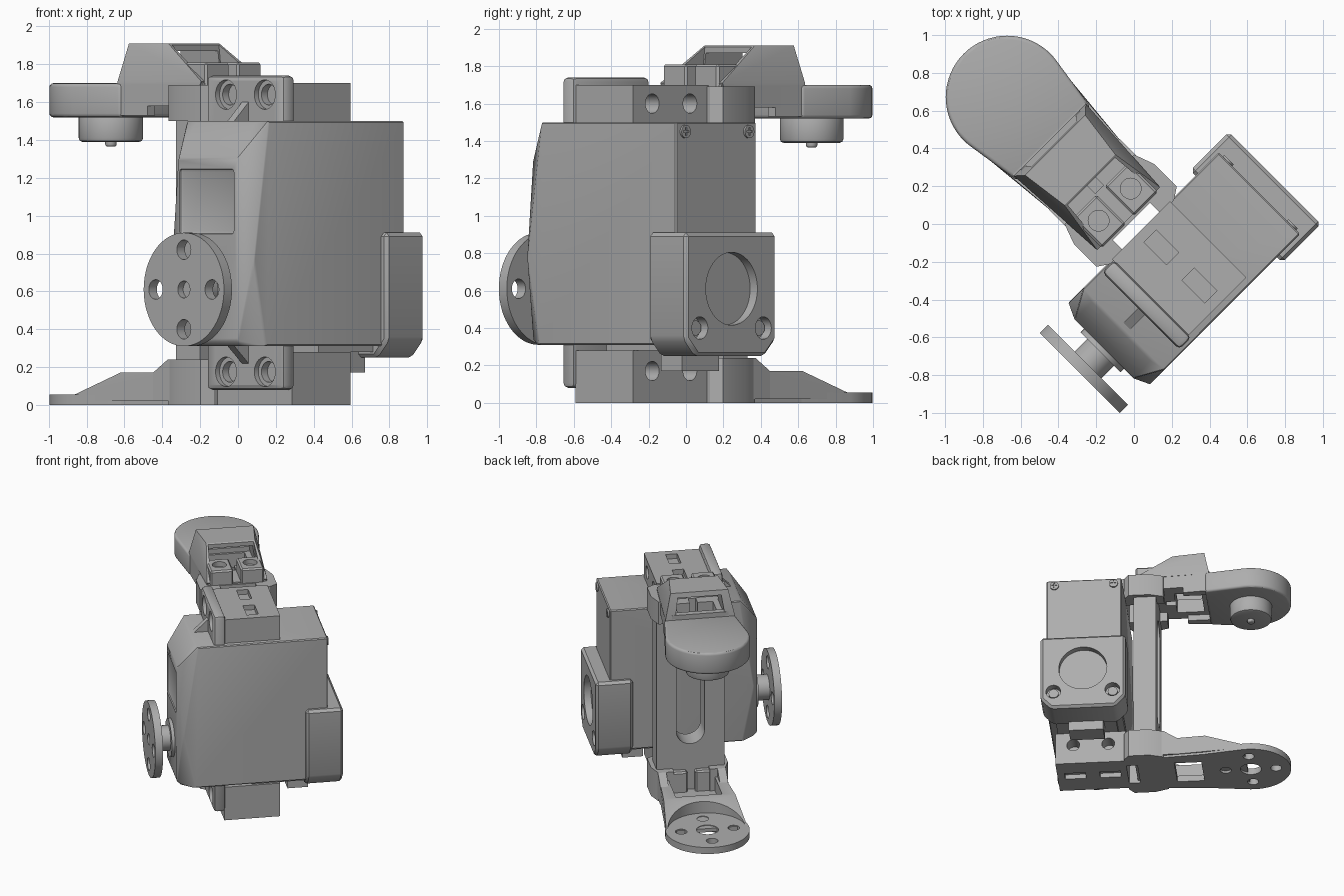
import bpy, bmesh, math
from mathutils import Matrix, Vector

if "Cube" in bpy.data.objects:
    bpy.data.objects.remove(bpy.data.objects["Cube"], do_unlink=True)

grey = bpy.data.materials.new("matte_grey")
grey.use_nodes = True
grey.diffuse_color = (0.42, 0.42, 0.42, 1)
grey.node_tree.nodes["Principled BSDF"].inputs["Base Color"].default_value = (0.42, 0.42, 0.42, 1)

TURN = Matrix.Rotation(math.radians(45), 4, "Z")   # whole assembly sits diagonally
AXIS = {"x": Matrix.Rotation(math.pi / 2, 4, "Y"),
        "y": Matrix.Rotation(math.pi / 2, 4, "X"), "z": Matrix()}
MID = -0.355      # centre line of the motor across its width
SHAFT_Z = 0.61
END = 0.95        # distance of the arm pivots


def finish(name, bm):
    bmesh.ops.recalc_face_normals(bm, faces=bm.faces)
    mesh = bpy.data.meshes.new(name)
    bm.to_mesh(mesh)
    bm.free()
    mesh.materials.append(grey)
    obj = bpy.data.objects.new(name, mesh)
    obj.matrix_world = TURN
    bpy.context.collection.objects.link(obj)
    return obj


def hull(name, points):
    bm = bmesh.new()
    for p in points:
        bm.verts.new(p)
    res = bmesh.ops.convex_hull(bm, input=bm.verts)
    junk = {v for v in res["geom_interior"] + res["geom_unused"] if isinstance(v, bmesh.types.BMVert)}
    bmesh.ops.delete(bm, geom=list(junk), context="VERTS")
    bmesh.ops.dissolve_limit(bm, angle_limit=0.01, verts=bm.verts, edges=bm.edges)
    return finish(name, bm)


def box(name, x, y, z):
    return hull(name, [(a, b, c) for a in x for b in y for c in z])


def cyl(name, axis, at, r, length, sides=40, r2=None):
    bm = bmesh.new()
    bmesh.ops.create_cone(bm, cap_ends=True, segments=sides, radius1=r,
                          radius2=r if r2 is None else r2, depth=length,
                          matrix=Matrix.Translation(Vector(at)) @ AXIS[axis])
    return finish(name, bm)


def slab(outline, low, high):
    return [(a, b, c) for a, b in outline for c in (low, high)]


def mirror(points):
    return [(s * p[0], *p[1:]) for p in points for s in (1, -1)]


def ring(r, n=64):
    return [(r * math.cos(i * math.tau / n), END + r * math.sin(i * math.tau / n)) for i in range(n)]


def bake(obj):
    graph = bpy.context.evaluated_depsgraph_get()
    mesh = bpy.data.meshes.new_from_object(obj.evaluated_get(graph))
    obj.modifiers.clear()
    obj.data = mesh
    return obj


def cut(obj, *tools):
    for tool in tools:
        mod = obj.modifiers.new("cut", "BOOLEAN")
        mod.operation, mod.solver, mod.object = "DIFFERENCE", "EXACT", tool
        bake(obj)
        bpy.data.objects.remove(tool, do_unlink=True)
    return obj


def soften(obj, width, segments=2):
    mod = obj.modifiers.new("bevel", "BEVEL")
    mod.width, mod.segments, mod.limit_method = width, segments, "ANGLE"
    return bake(obj)


# Motor case with a faceted nose
case = []
for side in (-1, 1):
    v = MID + side * 0.305
    case += [(0.585, v, 0.31), (0.585, v, 1.5), (-0.43, v, 1.5), (-0.54, v, 0.77), (-0.45, v, 0.31)]
    v = MID + side * 0.22
    case += [(-0.45, v, 1.49), (-0.58, v, 1.3), (-0.58, v, 0.34), (-0.55, v, 0.31)]
motor = soften(hull("motor_case", case), 0.008, 1)
cut(motor, soften(box("pocket", (-0.65, -0.565), (-0.55, -0.14), (0.9, 1.25)), 0.02))

# Mounting flange with counterbored holes and centre ribs
flange = soften(box("mounting_flange", (-0.3, -0.21), (-0.64, -0.06), (0.08, 1.74)), 0.025)
for z in (0.175, 1.64):
    for s in (-1, 1):
        at = (-0.3, MID + s * 0.145, z)
        cut(flange, cyl("bore", "x", at, 0.078, 0.06), cyl("hole", "x", at, 0.055, 0.15))
for name, z, tip in (("upper_rib", 1.48, 1.61), ("lower_rib", 0.33, 0.21)):
    hull(name, [(a, MID + b, c) for b in (-0.025, 0.025)
                for a, c in ((-0.29, z), (-0.43, z), (-0.29, tip))])

# Rear cap with round recess and screw holes
cap_outline = [(0.345, 0.91), (0.345, 0.34), (0.26, 0.25)]
cap_points = [(u, MID + s * v, z) for u in (0.41, 0.70) for s in (-1, 1) for v, z in cap_outline]
cap = soften(hull("rear_cap", cap_points), 0.02, 1)
cut(cap, cyl("recess", "x", (0.7, MID, SHAFT_Z), 0.195, 0.11, 48))
for s in (-1, 1):
    at = (0.7, MID + s * 0.24, 0.4)
    cut(cap, cyl("bore", "x", at, 0.06, 0.12))
    cyl("cap_screw", "x", (0.65, at[1], 0.4), 0.04, 0.04, 24)
    screw = cyl("case_screw", "x", (0.588, MID + s * 0.24, 1.45), 0.035, 0.018, 24)
    cut(screw, box("groove_a", (0.59, 0.62), (MID + s * 0.24 - 0.022, MID + s * 0.24 + 0.022), (1.445, 1.455)),
        box("groove_b", (0.59, 0.62), (MID + s * 0.24 - 0.005, MID + s * 0.24 + 0.005), (1.428, 1.472)))
box("cable_socket", (0.3, 0.46), (-0.49, -0.21), (0.17, 0.32))
box("base_ledge", (0.0, 0.5), (-0.6, -0.11), (0.28, 0.32))

# Output shaft and horn disc
cyl("shaft_collar", "x", (-0.59, MID, SHAFT_Z), 0.15, 0.03)
cyl("splined_shaft", "x", (-0.64, MID, SHAFT_Z), 0.1, 0.14, 24)
horn = cyl("horn_disc", "x", (-0.73, MID, SHAFT_Z), 0.3, 0.06, 64)
cut(horn, cyl("hole", "x", (-0.75, MID, SHAFT_Z), 0.045, 0.06))
for k in range(4):
    a = k * math.pi / 2
    cut(horn, cyl("hole", "x", (-0.73, MID + 0.21 * math.cos(a), SHAFT_Z + 0.21 * math.sin(a)), 0.052, 0.2, 32))

# Bracket blocks above and below the motor, with side lugs
for name, low, high, face in (("upper", 1.5, 1.7, 1.7), ("lower", 0.0, 0.28, 0.0)):
    block = box(name + "_block", (-0.215, 0.22), (-0.62, -0.05), (low, high))
    zh = 1.6 if face else 0.17
    for v in (-0.475, -0.19):
        cut(block, box("slot", (-0.03, 0.06), (v - 0.085, v + 0.085), (face - 0.04, face + 0.04)),
            cyl("hole", "x", (0.2, v, zh), 0.052, 0.2, 32))
    top = 1.69 if face else 0.24
    base = 1.5 if face else 0.0
    for side, s in (("left", 1), ("right", -1)):
        lug = hull(f"{name}_{side}_lug", slab([(s * 0.14, -0.06), (s * 0.24, -0.06), (s * 0.3, -0.02),
                   (s * 0.3, 0.15), (s * 0.26, 0.26), (s * 0.14, 0.26)], base, top))
        tab_z = (1.66, 1.81) if face else (0.02, 0.225)
        tab = soften(box(f"{name}_{side}_tab", sorted((s * 0.03, s * 0.21)), (0.03, 0.25), tab_z), 0.012, 1)
        cut(tab, cyl("hole", "z", (s * 0.12, 0.145, tab_z[1]), 0.055, 0.08, 32))

# Upright plate with a long rounded slot
upright = box("upright_plate", (-0.265, 0.265), (0.02, 0.2), (0.02, 1.69))
slot = [(0.11 * math.cos(a), v, z + 0.11 * math.sin(a)) for v in (-0.1, 0.4) for z in (0.55, 1.3)
        for a in [i * math.tau / 32 for i in range(32)]]
cut(upright, hull("slot", slot))

# Upper arm: neck, round pad, hub and pin
neck = hull("upper_neck", mirror(slab([(0.23, 0.04), (0.27, 0.64)], 1.58, 1.7)))
cut(neck, box("opening", (-0.15, 0.15), (0.34, 0.56), (1.4, 1.8)),
    box("notch", (-0.03, 0.03), (0.26, 0.36), (1.4, 1.8)))
pad = soften(hull("upper_pad", slab(ring(0.325) + [(-0.275, 0.6), (0.275, 0.6)], 1.52, 1.7)), 0.02, 3)
for s in (-1, 1):
    hull("upper_cheek", slab([(s * 0.2, 0.42), (s * 0.255, 0.42), (s * 0.27, 0.62), (s * 0.2, 0.62)], 1.53, 1.69))
soften(cyl("upper_hub", "z", (0, END, 1.465), 0.17, 0.15, 48), 0.02, 2)
soften(cyl("hub_pin", "z", (0, END, 1.39), 0.03, 0.05, 24), 0.012, 3)

# Hollow cable guide over the upper arm
guide = hull("cable_guide", mirror([(0.27, 0.63, 1.69), (0.235, 0.05, 1.69), (0.27, 0.63, 1.71),
                                    (0.235, 0.04, 1.71), (0.225, 0.59, 1.91), (0.19, 0.33, 1.91)]))
cut(guide, hull("tunnel", mirror([(0.21, 0.2, 1.6), (0.21, 0.7, 1.6), (0.17, 0.2, 1.87), (0.17, 0.7, 1.87)])),
    hull("mouth", mirror([(0.215, -0.1, 1.6), (0.215, 0.32, 1.6), (0.165, -0.1, 2.0), (0.165, 0.32, 2.0)])))
box("guide_sill", (-0.22, 0.22), (0.58, 0.63), (1.69, 1.74))

# Lower arm: drilled disc, floor and sloping cheeks
disc = hull("lower_disc", slab(ring(0.325) + [(-0.275, 0.6), (0.275, 0.6)], 0.0, 0.055))
cut(disc, cyl("hole", "z", (0, END, 0), 0.085, 0.3))
for k in range(4):
    a = k * math.pi / 2
    cut(disc, cyl("hole", "z", (0.205 * math.cos(a), END + 0.205 * math.sin(a), 0), 0.045, 0.3, 32))
floor = hull("lower_floor", mirror(slab([(0.23, 0.04), (0.275, 0.62)], 0.0, 0.055)))
cut(floor, box("opening", (-0.15, 0.15), (0.34, 0.56), (-0.2, 0.3)))
cheeks = hull("lower_cheeks", mirror([(0.25, 0.24, 0.02), (0.25, 0.24, 0.17), (0.28, 0.6, 0.17),
                                      (0.315, 0.92, 0.05), (0.315, 0.92, 0.02), (0.28, 0.6, 0.02)]))
cut(cheeks, box("channel", (-0.18, 0.18), (0.1, 0.57), (-0.1, 0.4)),
    cyl("clearance", "z", (0, END, 0.2), 0.305, 0.3, 64))
for s in (-1, 1):
    hull("cheek_step", [(u, v, z) for u in (s * 0.2, s * 0.265)
                        for v, z in ((0.2, 0.02), (0.2, 0.24), (0.26, 0.24), (0.37, 0.17), (0.37, 0.02))])

# Crisp edges with smooth round surfaces
for obj in bpy.context.scene.objects:
    obj.select_set(obj.type == "MESH")
    if obj.type == "MESH":
        bpy.context.view_layer.objects.active = obj
bpy.ops.object.shade_smooth_by_angle(angle=math.radians(30))
